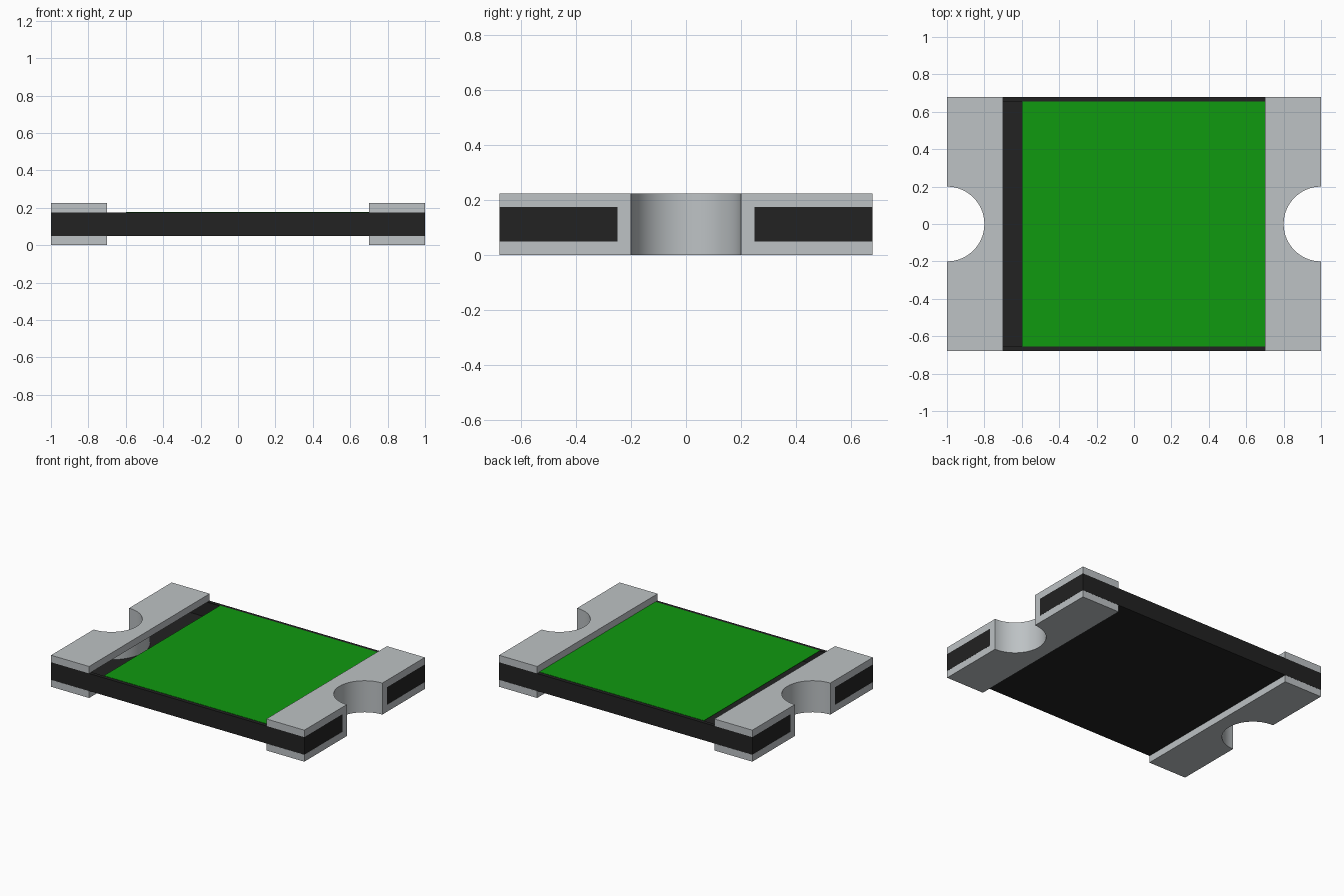
import bpy, bmesh, math

cube = bpy.data.objects.get("Cube")
if cube:
    bpy.data.objects.remove(cube, do_unlink=True)

W, D = 1.0, 0.68                # half width and half depth
Z0, Z1, TOP = 0.05, 0.175, 0.225  # body underside, body top, terminal top
R_IN, R_OUT = 0.20, 0.25        # plated end notch radii


def material(name, rgb, metallic=0.0):
    m = bpy.data.materials.new(name)
    m.use_nodes = True
    m.diffuse_color = (*rgb, 1)
    bsdf = m.node_tree.nodes["Principled BSDF"]
    bsdf.inputs["Base Color"].default_value = (*rgb, 1)
    bsdf.inputs["Roughness"].default_value = 0.6
    return m


METAL = material("tin grey", (0.51, 0.54, 0.555))
BLACK = material("body black", (0.016, 0.016, 0.016))
GREEN = material("coating green", (0.005, 0.32, 0.005))


def arc(side, r, steps=32):
    """Half circle bulging inward from one end, running from -y to +y."""
    angles = [-math.pi / 2 + math.pi * i / steps for i in range(steps + 1)]
    return [(side * (W - r * math.cos(a)), r * math.sin(a)) for a in angles]


def prism(name, outline, z0, z1, mat, top=True, skip_wall=None):
    """Extrude a plan outline; optionally leave the top or some walls open."""
    bm = bmesh.new()
    lo = [bm.verts.new((x, y, z0)) for x, y in outline]
    hi = [bm.verts.new((x, y, z1)) for x, y in outline]
    bm.faces.new(lo[::-1])
    if top:
        bm.faces.new(hi)
    n = len(outline)
    for i in range(n):
        j = (i + 1) % n
        if skip_wall and skip_wall(outline[i], outline[j]):
            continue
        bm.faces.new((lo[i], lo[j], hi[j], hi[i]))
    bmesh.ops.recalc_face_normals(bm, faces=bm.faces)
    mesh = bpy.data.meshes.new(name)
    bm.to_mesh(mesh)
    bm.free()
    mesh.materials.append(mat)
    obj = bpy.data.objects.new(name, mesh)
    bpy.context.collection.objects.link(obj)
    bpy.ops.object.select_all(action='DESELECT')
    obj.select_set(True)
    bpy.context.view_layer.objects.active = obj
    bpy.ops.object.shade_smooth_by_angle(angle=math.radians(30))
    return obj


def rect(x0, x1, y0, y1):
    return [(x0, y0), (x1, y0), (x1, y1), (x0, y1)]


# Body: open tray whose notch walls are formed by the metal plating
def in_notch(a, b):
    return all(abs(math.hypot(abs(x) - W, y) - R_OUT) < 1e-4 for x, y in (a, b))


body = ([(-W, -D), (W, -D)] + arc(1, R_OUT) + [(W, D), (-W, D)]
        + arc(-1, R_OUT)[::-1])
prism("body", body, Z0, Z1, BLACK, top=False, skip_wall=in_notch)

# Green coating and the narrow black rims beside it
prism("green_coating", rect(-0.6, 0.7, -0.655, 0.655), Z1 - 0.002, Z1 + 0.002, GREEN)
for label, s in (("front", -1), ("back", 1)):
    y0, y1 = sorted((s * 0.655, s * D))
    prism(label + "_rim", rect(-0.7, 0.7, y0, y1), Z1 - 0.004, Z1, BLACK)

# Terminals: upper and lower pads joined by a plated half ring
for label, s in (("left", 1), ("right", -1)):
    pad = [(s * 0.7, -D), (s * W, -D)] + arc(s, R_IN) + [(s * W, D), (s * 0.7, D)]
    prism(label + "_upper_pad", pad, Z1, TOP, METAL)
    prism(label + "_lower_pad", pad, 0.0, Z0 - 0.0005, METAL)
    ring = arc(s, R_IN) + arc(s, R_OUT)[::-1]
    prism(label + "_notch_plating", ring, Z0 - 0.0005, Z1, METAL)
